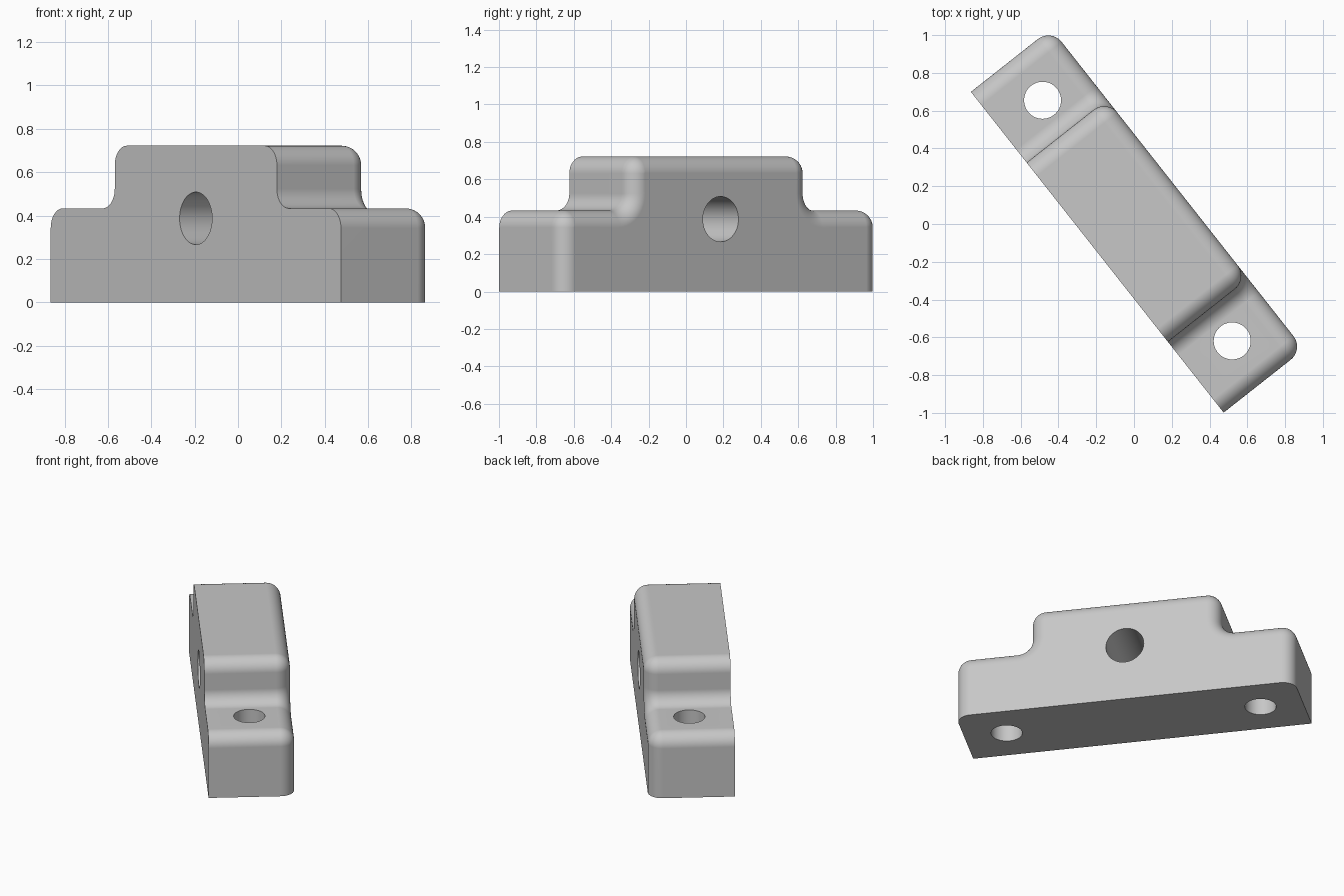
import bpy, bmesh
from math import sin, cos, pi, radians

cube = bpy.data.objects.get("Cube")
if cube:
    bpy.data.objects.remove(cube, do_unlink=True)

HALF_LEN, WIDTH = 1.081, 0.541
LEDGE_Z, TOP_Z = 0.433, 0.722
TOWER_HALF = 0.604
R = 0.09          # fillet radius
STEPS = 10        # segments per fillet

grey = bpy.data.materials.new("light_grey")
grey.use_nodes = True
colour = (0.57, 0.57, 0.57, 1)
grey.diffuse_color = colour
grey.node_tree.nodes["Principled BSDF"].inputs["Base Color"].default_value = colour


def arc(cx, cz, radius, start, end):
    angles = [radians(start + (end - start) * i / STEPS) for i in range(STEPS + 1)]
    return [(cx + radius * cos(a), cz + radius * sin(a)) for a in angles]


def profile(inset):
    """Stepped outline, shrunk inwards everywhere but at the base."""
    small = max(R - inset, 0.002)
    half = [(HALF_LEN - inset, 0)]
    half += arc(HALF_LEN - R, LEDGE_Z - R, small, 0, 90)
    half += arc(TOWER_HALF + R, LEDGE_Z + R, R + inset, 270, 180)
    half += arc(TOWER_HALF - R, TOP_Z - R, small, 0, 90)
    return half + [(-x, z) for x, z in reversed(half)]


# Block: loft the outline from the sharp front face to the rounded back face
layers = [(-WIDTH / 2, 0)]
for i in range(STEPS + 1):
    t = pi / 2 * i / STEPS
    layers.append((WIDTH / 2 - R + R * sin(t), R * (1 - cos(t))))

bm = bmesh.new()
rings = [[bm.verts.new((x, y, z)) for x, z in profile(d)] for y, d in layers]
for a, b in zip(rings, rings[1:]):
    for i in range(len(a)):
        j = (i + 1) % len(a)
        bm.faces.new((a[i], a[j], b[j], b[i]))
bm.faces.new(rings[0])
bm.faces.new(rings[-1])
bmesh.ops.recalc_face_normals(bm, faces=bm.faces)
mesh = bpy.data.meshes.new("mounting_block")
bm.to_mesh(mesh)
bm.free()
mesh.materials.append(grey)
block = bpy.data.objects.new("mounting_block", mesh)
bpy.context.collection.objects.link(block)


# Holes: two bolt holes through the ledges, one cross hole through the middle
def drill(name, radius, location, rotation=(0, 0, 0)):
    bpy.ops.mesh.primitive_cylinder_add(vertices=64, radius=radius, depth=2,
                                        location=location, rotation=rotation)
    cutter = bpy.context.object
    cutter.name = name
    cutter.hide_render = True
    cutter.data.materials.append(grey)
    mod = block.modifiers.new(name, 'BOOLEAN')
    mod.operation = 'DIFFERENCE'
    mod.solver = 'EXACT'
    mod.object = cutter
    bpy.context.view_layer.objects.active = block
    bpy.ops.object.modifier_apply(modifier=name)
    bpy.data.objects.remove(cutter, do_unlink=True)


for side, name in ((-1, "left_bolt_hole"), (1, "right_bolt_hole")):
    drill(name, 0.098, (side * (HALF_LEN - 0.27), 0, 0.3))
drill("cross_hole", 0.121, (0, 0, 0.387), (pi / 2, 0, 0))

# Shading and final placement
bpy.ops.object.select_all(action='DESELECT')
block.select_set(True)
bpy.context.view_layer.objects.active = block
bpy.ops.object.shade_smooth_by_angle(angle=radians(30))
weighted = block.modifiers.new("weighted_normals", 'WEIGHTED_NORMAL')
weighted.keep_sharp = True
block.rotation_euler.z = radians(-51.76)
block.location = (0.018, 0.018, 0)
